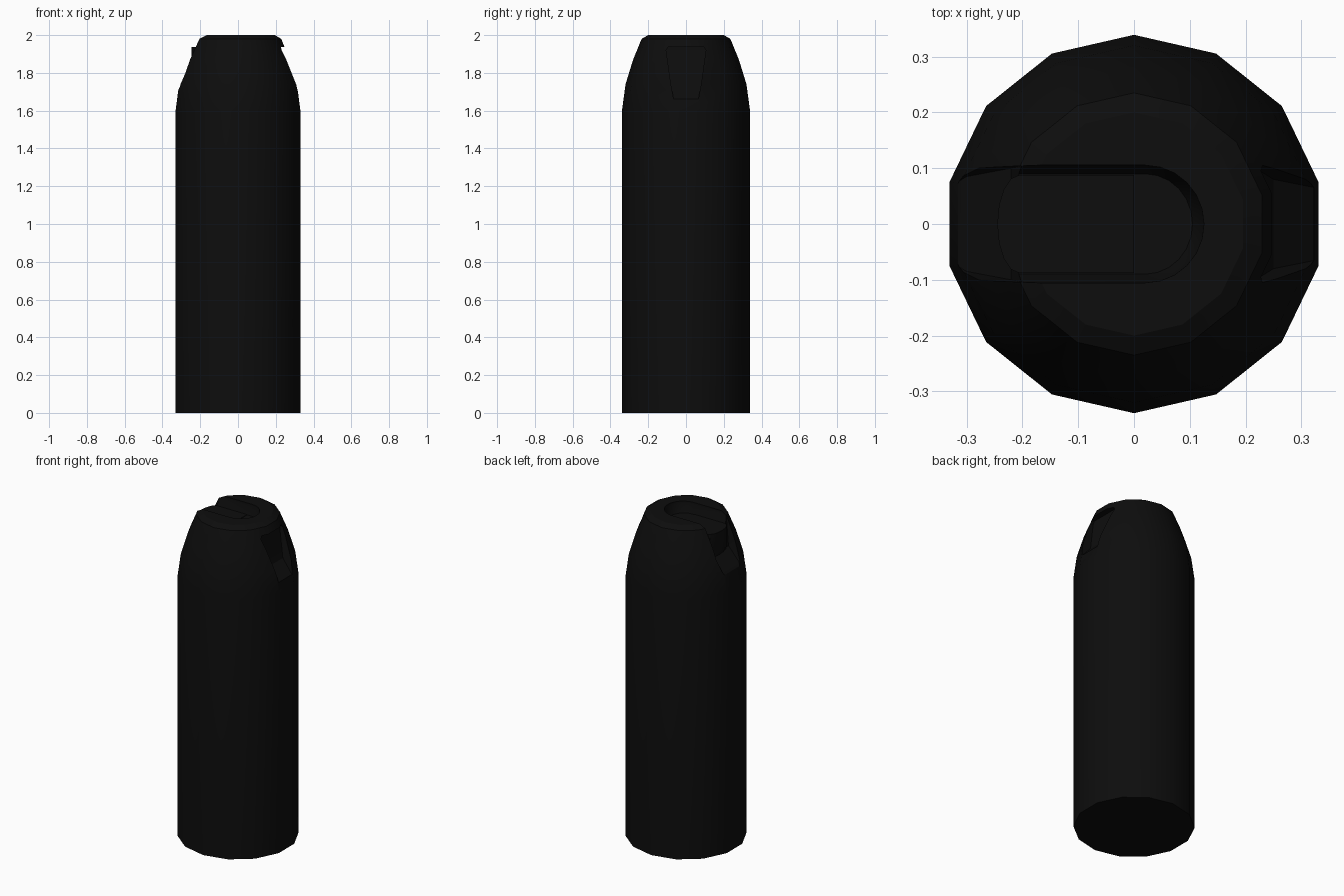
import bpy, bmesh, math

if "Cube" in bpy.data.objects:
    bpy.data.objects.remove(bpy.data.objects["Cube"])

black = bpy.data.materials.new("black_plastic")
black.diffuse_color = (0.004, 0.004, 0.004, 1)
black.use_nodes = True
black.node_tree.nodes["Principled BSDF"].inputs["Base Color"].default_value = black.diffuse_color


def loft(name, rings):
    """Closed solid skinned through equal-length rings of points."""
    bm = bmesh.new()
    loops = [[bm.verts.new(p) for p in ring] for ring in rings]
    n = len(loops[0])
    for a, b in zip(loops, loops[1:]):
        for i in range(n):
            j = (i + 1) % n
            bm.faces.new((a[i], a[j], b[j], b[i]))
    bm.faces.new(loops[0][::-1])
    bm.faces.new(loops[-1])
    bmesh.ops.recalc_face_normals(bm, faces=bm.faces)
    me = bpy.data.meshes.new(name)
    bm.to_mesh(me)
    bm.free()
    ob = bpy.data.objects.new(name, me)
    bpy.context.collection.objects.link(ob)
    me.materials.append(black)
    return ob


def polygon(r, z, n=14):
    return [(r * math.sin(2 * math.pi * i / n), r * math.cos(2 * math.pi * i / n), z)
            for i in range(n)]


def slot_ring(w, end_x, z):
    """Slot outline: open towards -x, rounded towards +x."""
    c = 0.02
    arc = [(c + (end_x - c) * math.cos(t), w * math.sin(t), z)
           for t in (math.radians(-90 + 180 * k / 12) for k in range(13))]
    return [(-0.5, -w, z)] + arc + [(-0.5, w, z)]


def side_cutter(name, side, levels):
    """Recess cutter: levels of (z, inner x, half width)."""
    return loft(name, [[(side * x, -w, z), (side * 0.5, -w, z),
                        (side * 0.5, w, z), (side * x, w, z)] for z, x, w in levels])


def finish(ob):
    bpy.ops.object.select_all(action='DESELECT')
    ob.select_set(True)
    bpy.context.view_layer.objects.active = ob
    bpy.ops.object.shade_smooth_by_angle(angle=math.radians(30))


# Fourteen-sided body with rounded shoulder
profile = [(0.339, 0), (0.339, 1.6), (0.32, 1.74), (0.28, 1.87), (0.235, 1.98), (0.2, 2.0)]
body = loft("body", [polygon(r, z) for r, z in profile])

# Top slot, its open front end, and the thumb recess on the opposite side
cutters = [
    loft("slot_cutter", [slot_ring(0.09, 0.105, 1.935), slot_ring(0.105, 0.125, 1.985),
                         slot_ring(0.108, 0.128, 2.1)]),
    side_cutter("slot_end_cutter", -1, [(1.70, 0.325, 0.07), (1.73, 0.30, 0.085),
                                        (1.80, 0.22, 0.1), (2.1, 0.19, 0.107)]),
    side_cutter("thumb_recess_cutter", 1, [(1.66, 0.325, 0.065), (1.74, 0.25, 0.08),
                                           (1.92, 0.21, 0.105), (1.937, 0.21, 0.095)]),
]
for cut in cutters:
    cut.hide_render = True
    mod = body.modifiers.new(cut.name, 'BOOLEAN')
    mod.object = cut
    mod.operation = 'DIFFERENCE'
    mod.solver = 'EXACT'
    bpy.context.view_layer.objects.active = body
    bpy.ops.object.modifier_apply(modifier=mod.name)
    bpy.data.objects.remove(cut)
finish(body)

# Button plate on the slot floor with a curved nose
nose = [(-0.205 - 0.04 * math.cos(t), -0.088 * math.sin(t))
        for t in (math.radians(-90 + 22.5 * k) for k in range(9))]
outline = nose + [(0.0, -0.088), (0.0, 0.088)]
button = loft("button_plate", [[(max(x, -0.22) if z < 1.8 else x, y, z) for x, y in outline]
                               for z in (1.76, 1.82, 1.938)])
finish(button)
